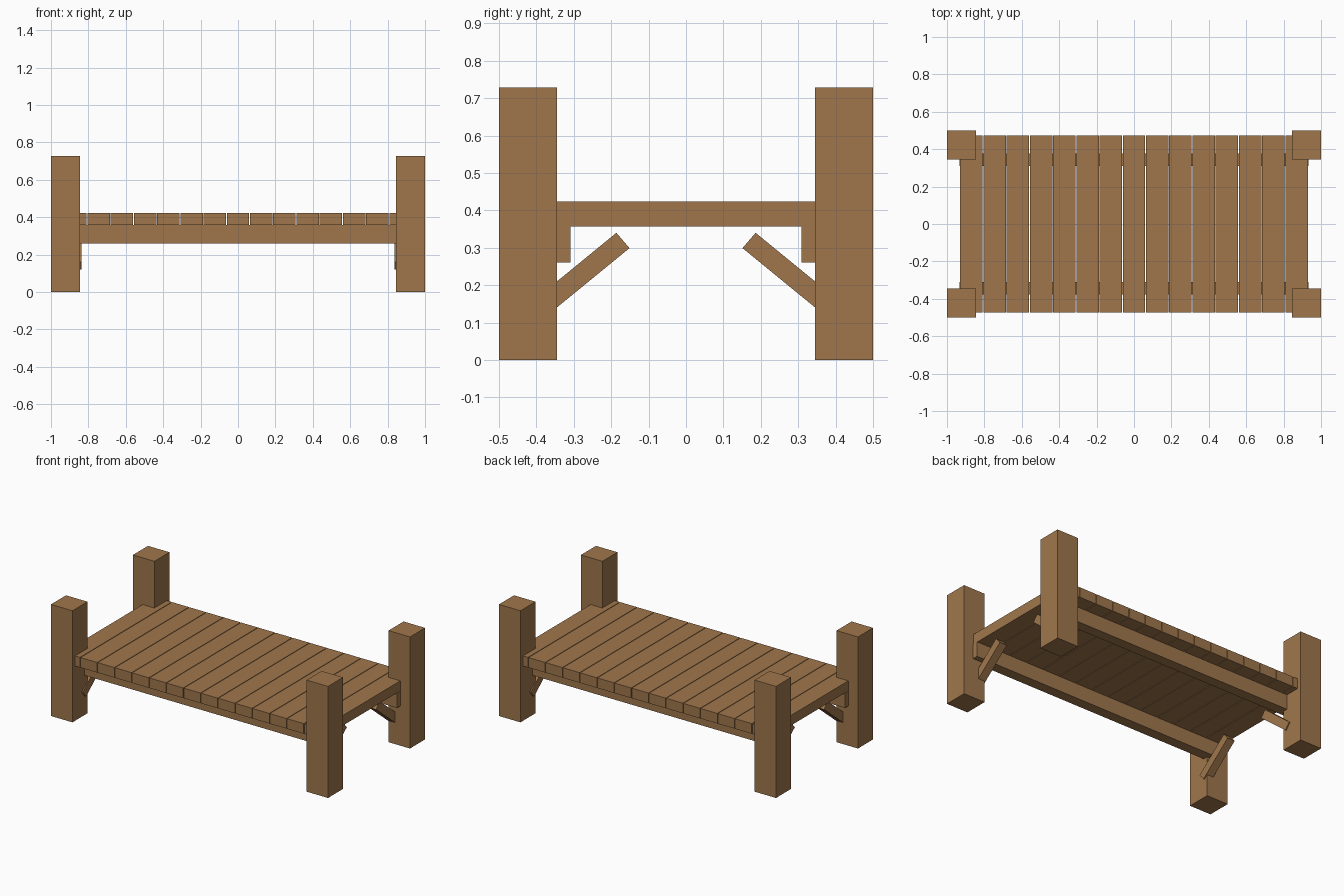
import bpy, bmesh

if "Cube" in bpy.data.objects:
    bpy.data.objects.remove(bpy.data.objects["Cube"])

wood = bpy.data.materials.new("brown wood")
wood.diffuse_color = (0.35, 0.183, 0.072, 1)
wood.use_nodes = True
wood.node_tree.nodes["Principled BSDF"].inputs["Base Color"].default_value = wood.diffuse_color


def make(name, verts, faces):
    mesh = bpy.data.meshes.new(name)
    mesh.from_pydata(verts, [], faces)
    bm = bmesh.new()
    bm.from_mesh(mesh)
    bmesh.ops.recalc_face_normals(bm, faces=bm.faces)
    bm.to_mesh(mesh)
    bm.free()
    mesh.materials.append(wood)
    obj = bpy.data.objects.new(name, mesh)
    bpy.context.collection.objects.link(obj)
    return obj


def prism(name, x0, x1, profile):
    """Extrude a four-sided (y, z) profile along x."""
    verts = [(x, y, z) for x in (x0, x1) for y, z in profile]
    faces = [(0, 1, 2, 3), (4, 5, 6, 7)]
    faces += [(i, (i + 1) % 4, (i + 1) % 4 + 4, i + 4) for i in range(4)]
    return make(name, verts, faces)


def box(name, x0, x1, y0, y1, z0, z1):
    return prism(name, x0, x1, [(y0, z0), (y1, z0), (y1, z1), (y0, z1)])


# corner posts and their slanted braces
for sx, side in ((-1, "left"), (1, "right")):
    for sy, end in ((-1, "front"), (1, "back")):
        box(f"{end}_{side}_post", sx * 0.845, sx * 1.0, sy * 0.345, sy * 0.5, 0, 0.728)
        brace = [(0.37, 0.12), (0.405, 0.161), (0.186, 0.34), (0.151, 0.299)]
        prism(f"{end}_{side}_brace", sx * 0.838, sx * 0.891,
              [(sy * y, z) for y, z in brace])

# long rails under the deck
for sy, end in ((-1, "front"), (1, "back")):
    box(f"{end}_rail", -0.932, 0.932, sy * 0.309, sy * 0.377, 0.26, 0.357)

# deck planks with narrow gaps
count, half, gap = 15, 0.93, 0.004
pitch = (2 * half + gap) / count
for i in range(count):
    x = -half + i * pitch
    box(f"deck_plank_{i + 1}", x, x + pitch - gap, -0.473, 0.473, 0.357, 0.423)
